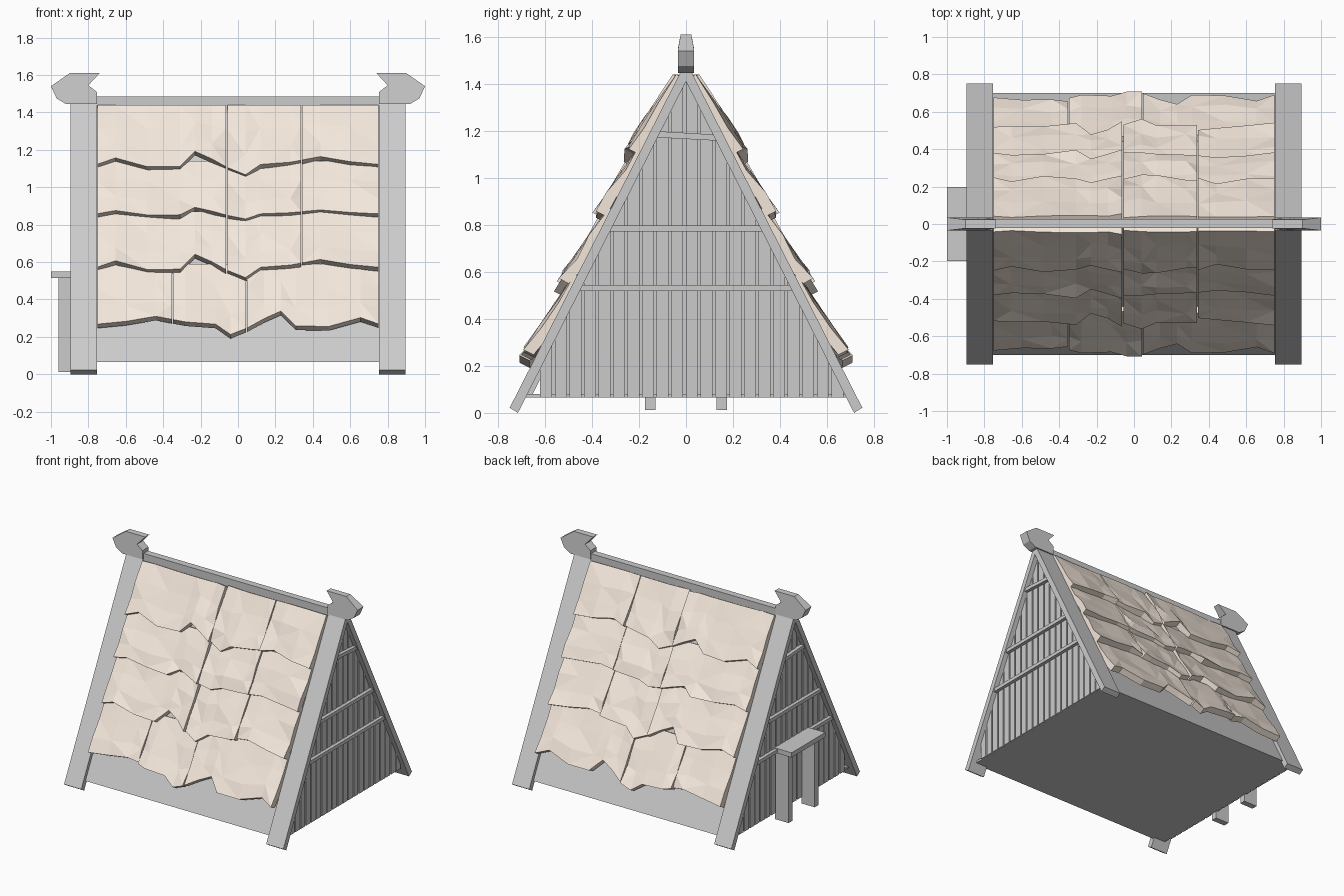
import bpy, bmesh, random
from mathutils import Vector

if "Cube" in bpy.data.objects:
    bpy.data.objects.remove(bpy.data.objects["Cube"])

SLOPE = 1.965          # rise over run of the steep roof
APEX = 1.495           # height where the outer rafter lines meet


def finish(name, bm, mat=None):
    bmesh.ops.recalc_face_normals(bm, faces=bm.faces[:])
    me = bpy.data.meshes.new(name)
    bm.to_mesh(me)
    bm.free()
    ob = bpy.data.objects.new(name, me)
    bpy.context.collection.objects.link(ob)
    if mat:
        me.materials.append(mat)
    return ob


def add_prism(bm, front, back):
    """Join two matching outlines into a closed solid."""
    a = [bm.verts.new(p) for p in front]
    b = [bm.verts.new(p) for p in back]
    n = len(a)
    bm.faces.new(a)
    bm.faces.new(b[::-1])
    for i in range(n):
        bm.faces.new((a[i], b[i], b[(i + 1) % n], a[(i + 1) % n]))


def add_x_prism(bm, prof, x0, x1):
    """Extrude a (y, z) profile along x."""
    add_prism(bm, [(x0, y, z) for y, z in prof], [(x1, y, z) for y, z in prof])


def x_prism(name, prof, x0, x1):
    bm = bmesh.new()
    add_x_prism(bm, prof, x0, x1)
    return finish(name, bm)


def box(name, x0, x1, y0, y1, z0, z1):
    return x_prism(name, [(y0, z0), (y1, z0), (y1, z1), (y0, z1)], x0, x1)


# floor, ridge beam and plain roof panels
box("floor", -.85, .85, -.685, .685, .065, .08)
box("ridge_beam", -.757, .757, -.022, .028, 1.40, 1.485)
for s, side in ((-1, "front"), (1, "back")):
    x_prism(side + "_roof_panel",
            [(s * .70, .065), (0, 1.44), (0, 1.36), (s * .66, .065)], -.757, .757)

# carved finial outline (x, z)
FINIAL = [(.74, 1.61), (.90, 1.61), (1.0, 1.54), (.97, 1.475), (.92, 1.445),
          (.755, 1.445), (.755, 1.51), (.80, 1.545)]


def gable_top(y):
    return 1.45 - SLOPE * abs(y)


for s, side in ((-1, "left"), (1, "right")):
    # rafter pair
    x_prism(side + "_rafters",
            [(.75, .022), (0, APEX), (-.75, .022), (-.715, 0), (0, 1.41), (.715, 0)],
            s * .755, s * .895)

    # finial, thinner at its top
    bm = bmesh.new()
    half = lambda z: .035 if z < 1.55 else .023
    add_prism(bm, [(s * x, -half(z), z) for x, z in FINIAL],
              [(s * x, half(z), z) for x, z in FINIAL])
    finish(side + "_finial", bm)

    # recessed gable wall, open at one lower corner
    x_prism(side + "_gable_backing",
            [(-.62, .07), (.68, .07), (.68, gable_top(.68)), (0, 1.45),
             (-.62, gable_top(.62))], s * .825, s * .84)

    # vertical gable planks
    bm = bmesh.new()
    pitch = 1.30 / 21
    for i in range(21):
        y0 = -.62 + i * pitch
        y1 = y0 + pitch - .011
        prof = [(y0, .065), (y1, .065), (y1, gable_top(y1))]
        if y0 < 0 < y1:
            prof.append((0, 1.45))
        prof.append((y0, gable_top(y0)))
        add_x_prism(bm, prof, s * .838, s * .86)
    finish(side + "_gable_planks", bm)

    # cross rails, the top one slightly crooked
    bm = bmesh.new()
    for z, w, tilt in ((.518, .455, 0), (.772, .325, 0), (1.165, .13, -.007)):
        add_x_prism(bm, [(-w, z - tilt), (w, z + tilt), (w - .01, z + .026 + tilt),
                         (-w + .01, z + .026 - tilt)], s * .85, s * .885)
    finish(side + "_cross_rails", bm)

# door frame on the left gable
for s, side in ((-1, "front"), (1, "back")):
    box(side + "_door_post", -.96, -.85, s * .13, s * .174, .012, .52)
box("door_lintel", -1.0, -.85, -.197, .197, .515, .55)

# hide roof covering
tan = bpy.data.materials.new("tan_hide")
tan.diffuse_color = (.9, .8, .71, 1)
tan.use_nodes = True
tan.node_tree.nodes["Principled BSDF"].inputs["Base Color"].default_value = tan.diffuse_color

# ragged lower edge (x, height change); the lowest course is flipped
EDGE = [(-.755, 0), (-.655, .035), (-.485, -.012), (-.31, -.01), (-.23, .07),
        (-.14, .03), (-.05, -.02), (.04, -.055), (.12, 0), (.28, .012),
        (.44, .042), (.60, .015), (.755, 0)]


def edge_at(x):
    for (xa, za), (xb, zb) in zip(EDGE, EDGE[1:]):
        if xa - 1e-6 <= x <= xb + 1e-6:
            return za + (zb - za) * (x - xa) / (xb - xa)
    return 0


THICK = Vector((0, .043, -.022))
LEVELS = (0, .28, .62, 1)


def add_hide(bm, xa, xb, z_low, z_high, amp, flip, kick, rng):
    """One sagging slab of hide on the front slope."""
    f = -1 if flip else 1
    xs = [xa] + [x for x in sorted(f * e[0] for e in EDGE)
                 if xa + .03 < x < xb - .03] + [xb]
    outer = []
    for v in LEVELS:
        row = []
        for k, x in enumerate(xs):
            z = z_low + amp * edge_at(f * x)
            z += v * (z_high - z)
            h = .058 * (1 - v) + .012 * v + rng.uniform(-.016, .016) * (1 - .6 * v)
            if kick and k == len(xs) - 1:
                h += .022 * v
            row.append(Vector((x, -((APEX - z) / SLOPE + h), z)))
        outer.append(row)
    top = [[bm.verts.new(p) for p in r] for r in outer]
    low = [[bm.verts.new(p + THICK) for p in r] for r in outer]
    m, n = len(LEVELS) - 1, len(xs) - 1
    for j in range(m):
        for i in range(n):
            for g in (top, low):
                q = [g[j][i], g[j][i + 1], g[j + 1][i + 1], g[j + 1][i]]
                c = (i + j) % 2
                bm.faces.new((q[c], q[c + 1], q[c + 2]))
                bm.faces.new((q[c], q[c + 2], q[(c + 3) % 4]))
    rim = ([(0, i) for i in range(n)] + [(j, n) for j in range(m)]
           + [(m, i) for i in range(n, 0, -1)] + [(j, 0) for j in range(m, 0, -1)])
    for (a, b), (c, d) in zip(rim, rim[1:] + rim[:1]):
        bm.faces.new((top[a][b], top[c][d], low[c][d], low[a][b]))


COURSES = [(.268, .59, 1, True, (-.755, -.35, .045, .755)),
           (.572, .87, 1, False, (-.755, -.06, .34, .755)),
           (.858, 1.14, .5, False, (-.755, -.06, .34, .755)),
           (1.122, 1.44, 1, False, (-.755, -.06, .34, .755))]
for n, (z0, z1, amp, flip, seams) in enumerate(COURSES):
    bm = bmesh.new()
    rng = random.Random(7 + n)
    for k, (xa, xb) in enumerate(zip(seams, seams[1:])):
        add_hide(bm, xa + .003, xb - .003, z0, z1, amp, flip,
                 k == 0 and not flip, rng)
    ob = finish(f"hide_course_{n + 1}", bm, tan)
    mirror = ob.modifiers.new("both_slopes", 'MIRROR')
    mirror.use_axis = (False, True, False)
    mirror.use_mirror_merge = False
